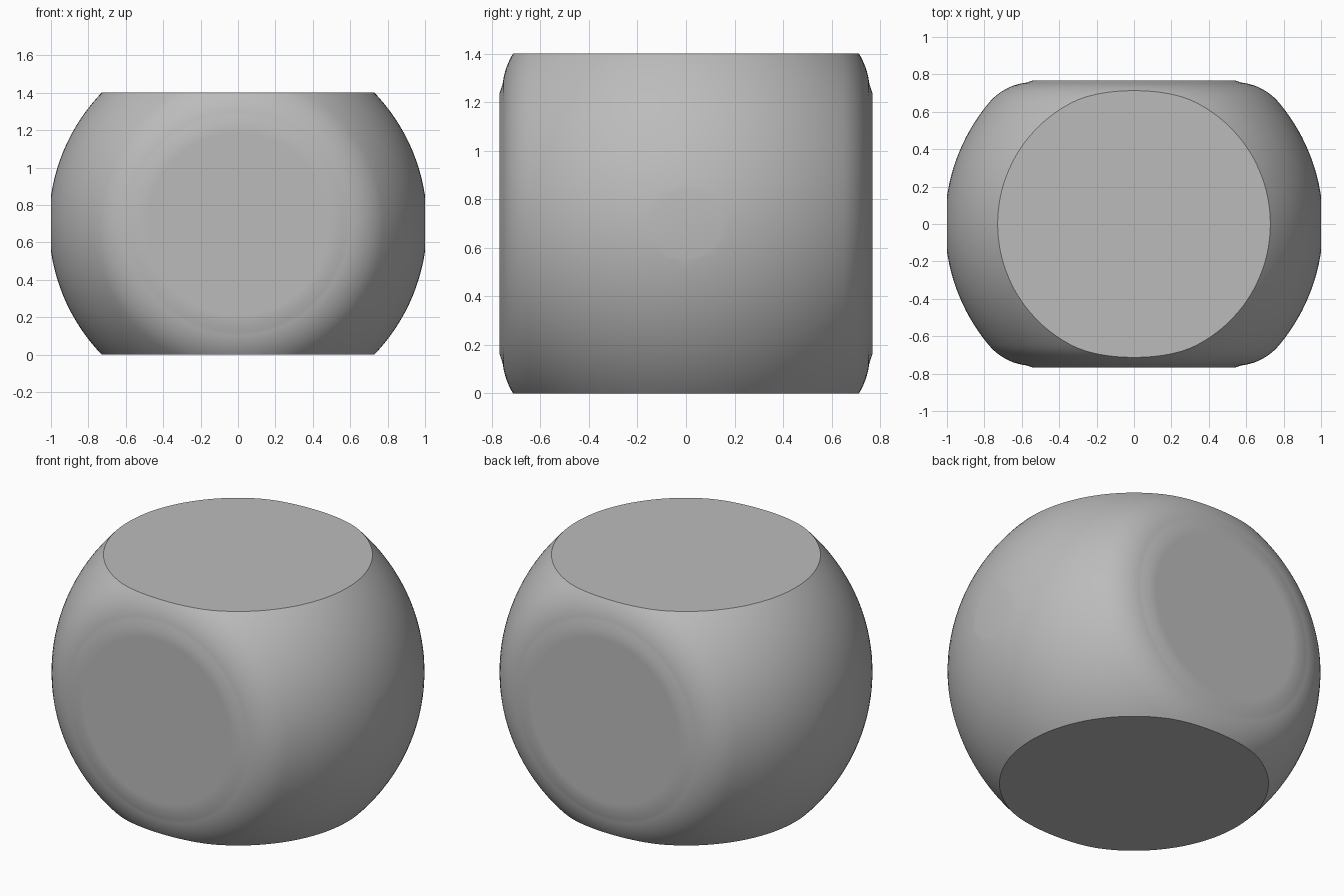
import bpy, bmesh
from math import sin, cos, pi, atan2, asin
from mathutils import Vector, Matrix

if "Cube" in bpy.data.objects:
    bpy.data.objects.remove(bpy.data.objects["Cube"])

BALL_R = 1.011            # radius of the full ball
HALF_X, HALF_Y, HALF_Z = 1.0, 0.768, 0.7
FLAT_R = 0.54             # radius of the front and back flats
FILLET, FILLET_Y = 0.308, 0.45


def half_profile():
    """Radius and depth from the front flat to the equator."""
    pts = [(0, HALF_Y), (FLAT_R * 0.9, HALF_Y), (FLAT_R, HALF_Y)]
    # Rounded rim, meeting the ball tangentially
    start, end = asin(0.12), atan2(FLAT_R, FILLET_Y)
    for i in range(11):
        a = start + (end - start) * i / 10
        pts.append((FLAT_R + FILLET * sin(a), FILLET_Y + FILLET * cos(a)))
    # Ball surface
    for i in range(1, 17):
        a = end + (pi / 2 - end) * i / 16
        pts.append((BALL_R * sin(a), BALL_R * cos(a)))
    return pts


grey = bpy.data.materials.new("Plain grey")
grey.use_nodes = True
colour = (0.5, 0.5, 0.5, 1)
grey.diffuse_color = colour
grey.node_tree.nodes["Principled BSDF"].inputs["Base Color"].default_value = colour

# Lathe the rounded body around the front-to-back axis
half = half_profile()
profile = half + [(r, -y) for r, y in reversed(half[:-1])]
bm = bmesh.new()
verts = [bm.verts.new((r, y, 0)) for r, y in profile]
edges = [bm.edges.new(pair) for pair in zip(verts, verts[1:])]
bmesh.ops.spin(bm, geom=verts + edges, cent=(0, 0, 0), axis=(0, 1, 0),
               angle=2 * pi, steps=128, use_merge=True)
bmesh.ops.remove_doubles(bm, verts=bm.verts[:], dist=0.0005)

# Slice flats on the sides, top and bottom
for axis, dist in ((Vector((1, 0, 0)), HALF_X), (Vector((0, 0, 1)), HALF_Z)):
    for sign in (1, -1):
        normal = axis * sign
        bmesh.ops.bisect_plane(bm, geom=bm.verts[:] + bm.edges[:] + bm.faces[:],
                               dist=0.0001, plane_co=normal * dist,
                               plane_no=normal, clear_outer=True)
        rim = [e for e in bm.edges if e.is_boundary]
        bmesh.ops.holes_fill(bm, edges=rim, sides=0)

bmesh.ops.recalc_face_normals(bm, faces=bm.faces[:])
bm.transform(Matrix.Translation((0, 0, HALF_Z)))

mesh = bpy.data.meshes.new("body")
bm.to_mesh(mesh)
bm.free()
mesh.materials.append(grey)
body = bpy.data.objects.new("body", mesh)
bpy.context.collection.objects.link(body)
bpy.context.view_layer.objects.active = body
body.select_set(True)
bpy.ops.object.shade_smooth_by_angle(angle=pi / 6)
